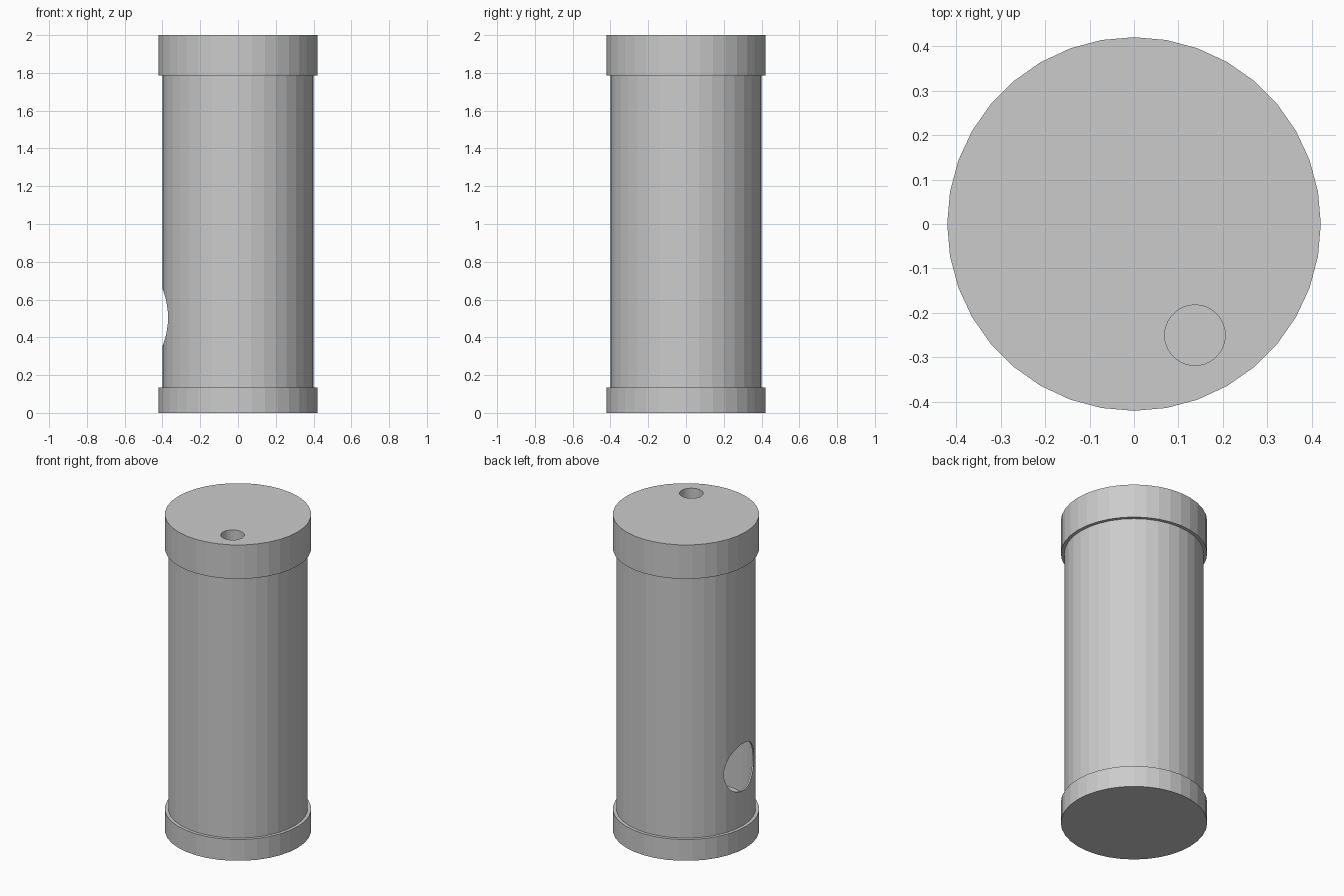
import bpy
from math import pi

SIDES = 36
START = {o.name for o in bpy.data.objects}
if "Cube" in START:
    bpy.data.objects.remove(bpy.data.objects["Cube"], do_unlink=True)

# Single plain grey material
grey = bpy.data.materials.new("plain_grey")
grey.use_nodes = True
color = (0.6, 0.6, 0.6, 1)
grey.diffuse_color = color
grey.node_tree.nodes["Principled BSDF"].inputs["Base Color"].default_value = color


def cylinder(name, radius, bottom, top, x=0, y=0):
    """Upright cylinder with a vertex on the x axis."""
    bpy.ops.mesh.primitive_cylinder_add(
        vertices=SIDES, radius=radius, depth=top - bottom,
        location=(x, y, (bottom + top) / 2))
    obj = bpy.context.object
    obj.name = name
    obj.data.materials.append(grey)
    return obj


def cut(target, cutter):
    """Subtract the cutter from the target, then discard the cutter."""
    cutter.hide_render = True
    mod = target.modifiers.new("cut", "BOOLEAN")
    mod.operation = "DIFFERENCE"
    mod.solver = "EXACT"
    mod.object = cutter
    bpy.ops.object.select_all(action="DESELECT")
    target.select_set(True)
    bpy.context.view_layer.objects.active = target
    bpy.ops.object.modifier_apply(modifier=mod.name)
    bpy.data.objects.remove(cutter, do_unlink=True)


LOW, HIGH = 0.135, 1.785

# Thin-walled hollow body
body = cylinder("tube_body", 0.40, LOW, HIGH)
cut(body, cylinder("bore_cutter", 0.39, LOW - 0.1, HIGH + 0.1))

# Round opening low in the right side
side = cylinder("side_hole_cutter", 0.15, -0.15, 0.15)
side.location = (-0.4, 0, 0.505)
side.rotation_euler = (0, pi / 2, 0)
cut(body, side)

# Solid base and lid, the lid drilled through off centre
cylinder("base_cap", 0.42, 0, LOW)
lid = cylinder("top_cap", 0.42, HIGH, 2)
cut(lid, cylinder("lid_hole_cutter", 0.068, HIGH - 0.1, 2.1, 0.137, -0.25))
